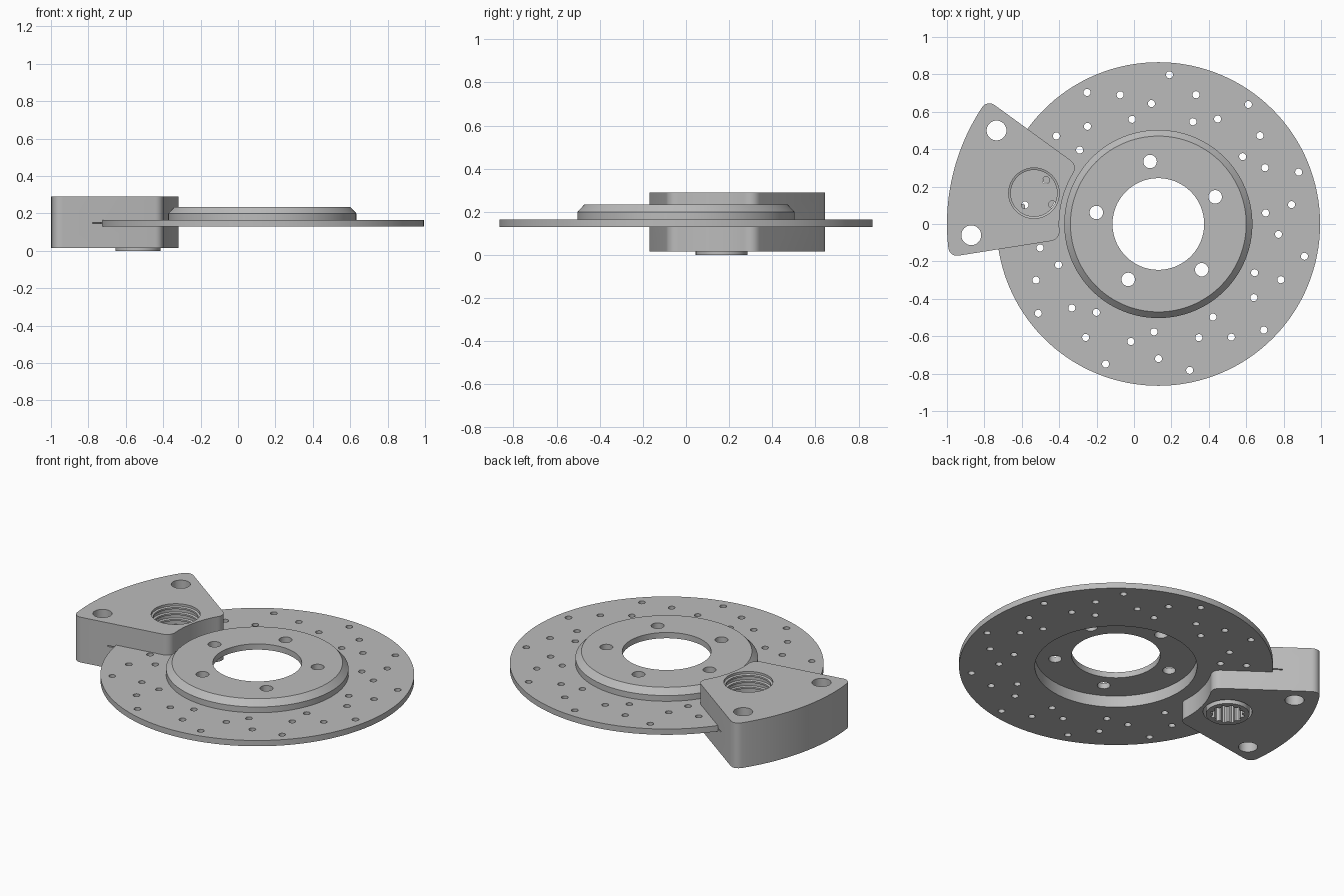
import bpy, bmesh, math
from math import cos, sin, radians, pi
from mathutils import Vector

if "Cube" in bpy.data.objects:
    bpy.data.objects.remove(bpy.data.objects["Cube"], do_unlink=True)

CX = 0.13            # rotor axis
BORE = (-0.535, 0.165)

steel = bpy.data.materials.new("brushed_grey")
steel.use_nodes = True
steel.diffuse_color = (0.5, 0.5, 0.5, 1)
steel.node_tree.nodes["Principled BSDF"].inputs["Base Color"].default_value = (0.5, 0.5, 0.5, 1)


def add_object(name, bm):
    bmesh.ops.remove_doubles(bm, verts=bm.verts, dist=1e-6)
    bmesh.ops.recalc_face_normals(bm, faces=bm.faces)
    mesh = bpy.data.meshes.new(name)
    bm.to_mesh(mesh)
    bm.free()
    mesh.materials.append(steel)
    obj = bpy.data.objects.new(name, mesh)
    bpy.context.collection.objects.link(obj)
    return obj


def lathe(name, profile, centre, steps):
    """Spin a closed (radius, height) profile about a vertical axis."""
    bm = bmesh.new()
    verts = [bm.verts.new((centre[0] + r, centre[1], z)) for r, z in profile]
    edges = [bm.edges.new((verts[i - 1], verts[i])) for i in range(len(verts))]
    bmesh.ops.spin(bm, geom=verts + edges, cent=(*centre, 0), axis=(0, 0, 1),
                   angle=2 * pi, steps=steps, use_merge=True)
    return add_object(name, bm)


def prism(bm, outline, z0, z1):
    low = [bm.verts.new((x, y, z0)) for x, y in outline]
    high = [bm.verts.new((x, y, z1)) for x, y in outline]
    bm.faces.new(low[::-1])
    bm.faces.new(high)
    for i in range(len(low)):
        bm.faces.new((low[i - 1], low[i], high[i], high[i - 1]))


def circle(x, y, r, n):
    return [(x + r * cos(2 * pi * i / n), y + r * sin(2 * pi * i / n)) for i in range(n)]


def polar(r, degrees):
    return CX + r * cos(radians(degrees)), r * sin(radians(degrees))


def cut(obj, cutter):
    mod = obj.modifiers.new("cut", "BOOLEAN")
    mod.operation = "DIFFERENCE"
    mod.solver = "EXACT"
    mod.object = cutter
    graph = bpy.context.evaluated_depsgraph_get()
    obj_mesh = bpy.data.meshes.new_from_object(obj.evaluated_get(graph))
    obj.modifiers.clear()
    obj.data = obj_mesh
    bpy.data.objects.remove(cutter, do_unlink=True)


def smooth(obj):
    bpy.ops.object.select_all(action="DESELECT")
    obj.select_set(True)
    bpy.context.view_layer.objects.active = obj
    bpy.ops.object.shade_smooth_by_angle(angle=radians(25))


# Rotor: flat friction ring with a raised, chamfered and hollow hat
rotor = lathe("rotor", [(0.245, 0.235), (0.47, 0.235), (0.503, 0.2), (0.503, 0.165),
                        (0.865, 0.165), (0.865, 0.13), (0.447, 0.13), (0.447, 0.2),
                        (0.245, 0.2)], (CX, 0), 128)

# Drilled vent holes in eleven repeating groups, and five wheel bolt holes
bm = bmesh.new()
for group in range(11):
    for r, a in ((0.8, 53), (0.72, 41), (0.645, 27.8), (0.577, 38.6)):
        prism(bm, circle(*polar(r, a + group * 360 / 11), 0.019, 20), 0.1, 0.3)
for k in range(5):
    prism(bm, circle(*polar(0.337, 36 + 72 * k - 10.5), 0.036, 32), 0.1, 0.3)
cut(rotor, add_object("rotor_cutter", bm))
smooth(rotor)


# Caliper: ring sector around the rotor axis with rounded corners
def rounded_sector(r0, r1, a0, a1, fillet):
    points = []
    for r, a, sr, sa in ((r0, a0, 1, 1), (r1, a0, -1, 1), (r1, a1, -1, -1), (r0, a1, 1, -1)):
        corner = Vector(polar(r, a))
        turn = sa * math.degrees(fillet / r)
        along_arc = Vector(polar(r, a + turn))
        along_side = Vector(polar(r + sr * fillet, a))
        start, end = (along_arc, along_side) if sr * sa > 0 else (along_side, along_arc)
        for i in range(9):
            t = i / 8
            w = 0.8 * 2 * t * (1 - t)
            points.append(((1 - t) ** 2 * start + w * corner + t * t * end)
                          / ((1 - t) ** 2 + w + t * t))
        if sr * sa < 0:      # follow the curved side to the next corner
            radius, b0, b1 = r, a + turn, (a1 if a == a0 else a0)
            b1 -= turn
            points += [Vector(polar(radius, b0 + (b1 - b0) * i / 24)) for i in range(1, 24)]
    return points


caliper_bm = bmesh.new()
prism(caliper_bm, rounded_sector(0.53, 1.13, 144, 189, 0.05), 0.015, 0.29)
caliper = add_object("caliper", caliper_bm)

# Mounting holes and thin rotor slot
bm = bmesh.new()
for x, y in ((-0.735, 0.5), (-0.87, -0.06)):
    prism(bm, circle(x, y, 0.053, 40), -0.1, 0.4)
cut(caliper, add_object("mount_cutter", bm))
bm = bmesh.new()
prism(bm, circle(CX, 0, 0.92, 128), 0.146, 0.152)
cut(caliper, add_object("slot_cutter", bm))

# Piston bore right through, with thread ridges above the rotor
bm = bmesh.new()
prism(bm, circle(*BORE, 0.135, 64), -0.1, 0.4)
cut(caliper, add_object("bore_cutter", bm))
smooth(caliper)

for k in range(3):
    z = 0.185 + 0.036 * k
    smooth(lathe("bore_thread", [(0.137, z), (0.124, z + 0.005), (0.124, z + 0.015),
                                 (0.137, z + 0.02)], BORE, 64))

# Piston below the rotor, with a splined socket
bm = bmesh.new()
prism(bm, circle(*BORE, 0.12, 64), 0, 0.13)
piston = add_object("piston", bm)
bm = bmesh.new()
teeth = 12
spline = []
for i in range(teeth * 4):
    r = 0.095 if i % 4 < 2 else 0.08
    a = 2 * pi * i / (teeth * 4)
    spline.append((BORE[0] + r * cos(a), BORE[1] + r * sin(a)))
prism(bm, spline, -0.1, 0.4)
cut(piston, add_object("socket_cutter", bm))
smooth(piston)
